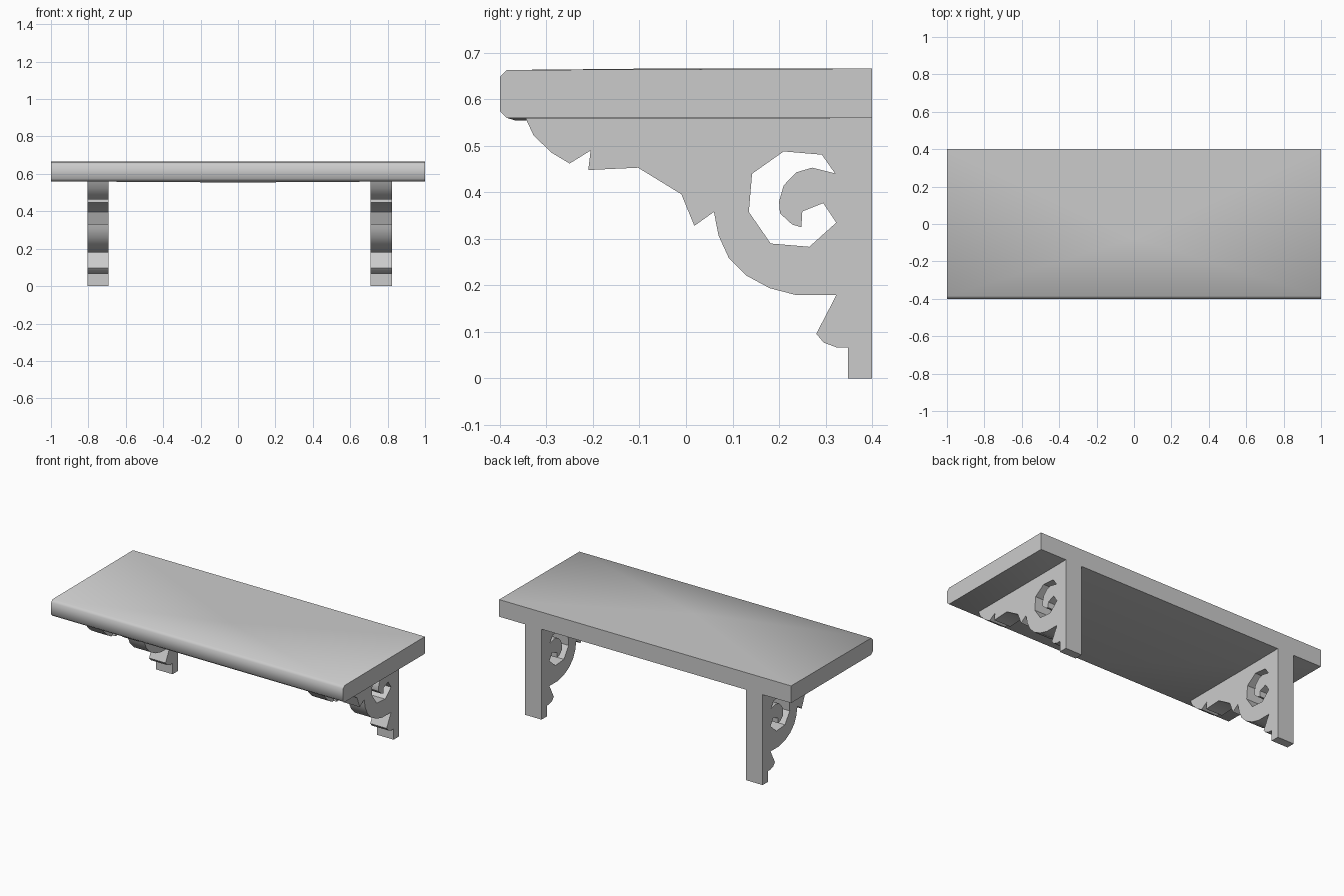
import bpy, bmesh, math

cube = bpy.data.objects.get("Cube")
if cube:
    bpy.data.objects.remove(cube, do_unlink=True)

# Plain grey for the whole piece
GREY = (0.6, 0.6, 0.6, 1)
grey = bpy.data.materials.new("plain_grey")
grey.use_nodes = True
grey.diffuse_color = GREY
grey.node_tree.nodes["Principled BSDF"].inputs["Base Color"].default_value = GREY


def add_object(name, mesh):
    obj = bpy.data.objects.new(name, mesh)
    bpy.context.collection.objects.link(obj)
    return obj


def make_shelf_board(half_length=1.0):
    # Side profile with a chamfered front, extruded along the length
    profile = [(0.4, 0.56), (0.4, 0.666), (-0.385, 0.663),
               (-0.4, 0.648), (-0.4, 0.574), (-0.385, 0.56)]
    bm = bmesh.new()
    end = bm.faces.new([bm.verts.new((-half_length, y, z)) for y, z in profile])
    extruded = bmesh.ops.extrude_face_region(bm, geom=[end])["geom"]
    moved = [g for g in extruded if isinstance(g, bmesh.types.BMVert)]
    bmesh.ops.translate(bm, verts=moved, vec=(2 * half_length, 0, 0))
    bmesh.ops.recalc_face_normals(bm, faces=bm.faces)

    # Broad faces meet in a shallow point
    top = max(bm.faces, key=lambda f: f.normal.z)
    bottom = min(bm.faces, key=lambda f: f.normal.z)
    for face, point in ((top, (0, -0.08, 0.666)), (bottom, (0, -0.365, 0.554))):
        bmesh.ops.poke(bm, faces=[face])["verts"][0].co = point

    # Round shading over the front edge, crisp ends, back and rear triangle
    bm.normal_update()
    for face in bm.faces:
        face.smooth = True
    for edge in bm.edges:
        edge.smooth = edge.calc_face_angle(0) < math.radians(60)
    for face in bm.faces:
        if face.normal.z > 0.9 and sum(v.co.y > 0.39 for v in face.verts) == 2 \
                and all(v.co.z > 0.665 for v in face.verts):
            for edge in face.edges:
                edge.smooth = False
    mesh = bpy.data.meshes.new("shelf_board")
    bm.to_mesh(mesh)
    bm.free()
    mesh.materials.append(grey)
    return add_object("shelf_board", mesh)


def make_bracket_mesh(thickness):
    # Scalloped outline, then the pierced scroll
    outline = [(0.4, 0), (0.4, 0.56), (-0.345, 0.56), (-0.328, 0.523),
               (-0.29, 0.486), (-0.25, 0.462), (-0.205, 0.49), (-0.21, 0.448),
               (-0.103, 0.453), (-0.01, 0.396), (0.018, 0.328), (0.06, 0.358),
               (0.07, 0.307), (0.092, 0.259), (0.13, 0.221), (0.18, 0.194),
               (0.238, 0.179), (0.323, 0.179), (0.28, 0.096), (0.296, 0.077),
               (0.323, 0.067), (0.348, 0.067), (0.348, 0)]
    scroll = [(0.32, 0.441), (0.292, 0.481), (0.21, 0.488), (0.142, 0.44),
              (0.135, 0.358), (0.182, 0.29), (0.265, 0.283), (0.323, 0.335),
              (0.295, 0.377), (0.25, 0.359), (0.248, 0.325), (0.228, 0.331),
              (0.202, 0.355), (0.2, 0.38), (0.21, 0.415), (0.237, 0.443),
              (0.271, 0.453)]
    curve = bpy.data.curves.new("bracket_outline", "CURVE")
    curve.dimensions = "2D"
    curve.fill_mode = "BOTH"
    curve.extrude = thickness / 2
    for points in (outline, scroll):
        spline = curve.splines.new("POLY")
        spline.points.add(len(points) - 1)
        for target, (y, z) in zip(spline.points, points):
            target.co = (y, z, 0, 1)
        spline.use_cyclic_u = True
    helper = add_object("bracket_outline", curve)
    mesh = bpy.data.meshes.new_from_object(
        helper.evaluated_get(bpy.context.evaluated_depsgraph_get()))
    bpy.data.objects.remove(helper, do_unlink=True)

    # Weld the caps to the walls
    bm = bmesh.new()
    bm.from_mesh(mesh)
    bmesh.ops.remove_doubles(bm, verts=bm.verts, dist=0.0001)
    bmesh.ops.recalc_face_normals(bm, faces=bm.faces)
    bm.to_mesh(mesh)
    bm.free()
    mesh.materials.clear()
    mesh.materials.append(grey)
    return mesh


make_shelf_board()

# Two matching brackets stand upright under the board
bracket_mesh = make_bracket_mesh(0.113)
for name, x in (("right_bracket", -0.749), ("left_bracket", 0.766)):
    bracket = add_object(name, bracket_mesh.copy())
    bracket.location.x = x
    bracket.rotation_euler = (math.pi / 2, 0, math.pi / 2)
    bpy.ops.object.select_all(action="DESELECT")
    bracket.select_set(True)
    bpy.context.view_layer.objects.active = bracket
    bpy.ops.object.shade_smooth_by_angle(angle=math.radians(35))
